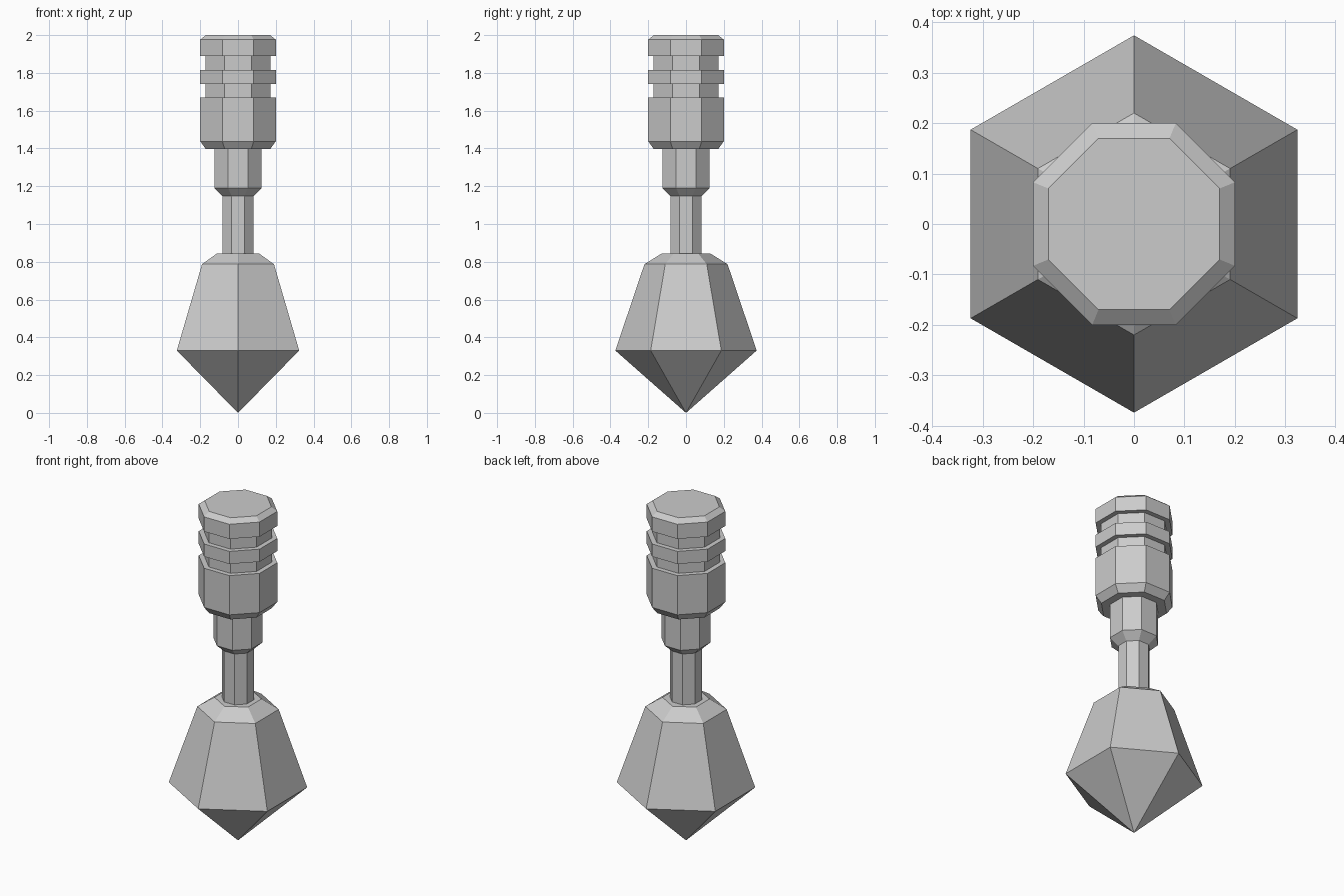
import bpy
import bmesh
from math import cos, sin, pi

cube = bpy.data.objects.get("Cube")
if cube:
    bpy.data.objects.remove(cube, do_unlink=True)

metal = bpy.data.materials.new("light_grey_metal")
metal.use_nodes = True
GREY = (0.6, 0.6, 0.6, 1.0)
metal.diffuse_color = GREY
metal.node_tree.nodes["Principled BSDF"].inputs["Base Color"].default_value = GREY


def lathe(name, sides, start, profile):
    """Faceted solid from (radius, z) rings, listed from bottom to top."""
    bm = bmesh.new()
    rings = []
    for r, z in profile:
        if r == 0:
            rings.append([bm.verts.new((0, 0, z))] * sides)
            continue
        angles = [start + 2 * pi * i / sides for i in range(sides)]
        rings.append([bm.verts.new((r * cos(a), r * sin(a), z)) for a in angles])
    for low, high in zip(rings, rings[1:]):
        for i in range(sides):
            j = (i + 1) % sides
            corners = [low[i], low[j], high[j], high[i]]
            bm.faces.new(list(dict.fromkeys(corners)))
    for ring in (rings[0], rings[-1]):
        if len(set(ring)) > 2:
            bm.faces.new(ring)
    bmesh.ops.recalc_face_normals(bm, faces=bm.faces)
    mesh = bpy.data.meshes.new(name)
    bm.to_mesh(mesh)
    bm.free()
    mesh.materials.append(metal)
    obj = bpy.data.objects.new(name, mesh)
    bpy.context.collection.objects.link(obj)
    return obj


def octagon(name, profile):
    """Eight-sided part; radii are measured to the flats."""
    return lathe(name, 8, pi / 8, [(r / cos(pi / 8), z) for r, z in profile])


# Pointed six-sided weight
lathe("pointed_weight", 6, pi / 2,
      [(0, 0), (0.374, 0.33), (0.22, 0.787), (0.127, 0.845)])

# Slim rod and stepped collar
octagon("rod", [(0.082, 0.845), (0.082, 1.147)])
octagon("collar", [(0.082, 1.147), (0.125, 1.19), (0.125, 1.396)])

# Chamfered grip with two grooves
WIDE, NARROW = 0.2, 0.172
grip = [(0.17, 1.396), (WIDE, 1.438)]
for bottom, top in ((1.671, 1.74), (1.815, 1.889)):
    grip += [(WIDE, bottom), (NARROW, bottom), (NARROW, top), (WIDE, top)]
grip += [(WIDE, 1.976), (0.17, 2.0)]
octagon("grip", grip)
